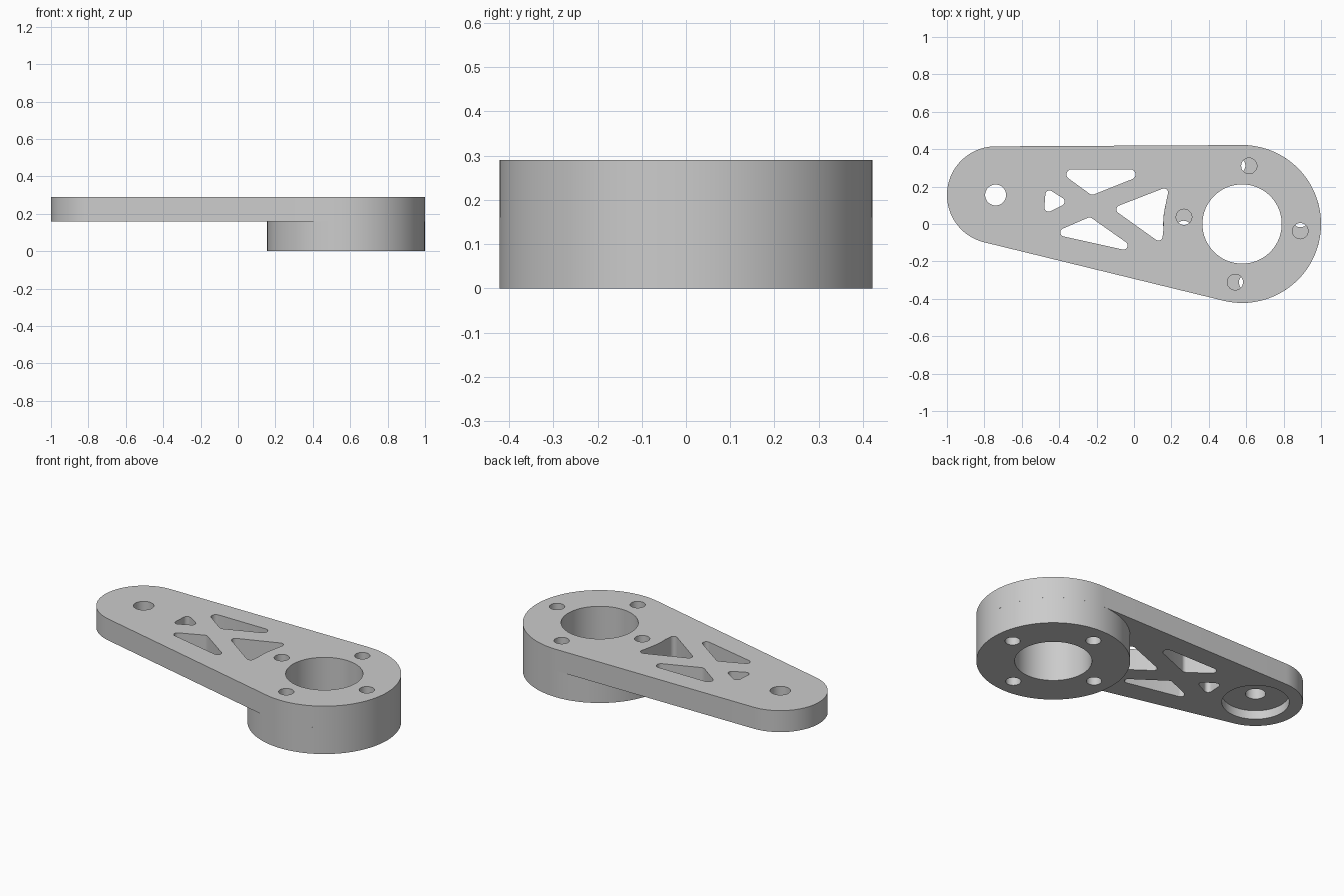
import bpy
import bmesh
from math import pi, cos, sin, atan2, acos, radians, hypot
from mathutils import Vector

old = bpy.data.objects.get("Cube")
if old:
    bpy.data.objects.remove(old)

grey = bpy.data.materials.new("light_grey")
grey.use_nodes = True
COLOUR = (0.6, 0.6, 0.6, 1)
grey.diffuse_color = COLOUR
grey.node_tree.nodes["Principled BSDF"].inputs["Base Color"].default_value = COLOUR

# Main dimensions
BIG, BIG_R = Vector((0.578, 0)), 0.422
SMALL, SMALL_R = Vector((-0.74, 0.155)), 0.26
SEAM, TOP = 0.16, 0.29
BORE_R, BOLT_R, BOLT_RING = 0.212, 0.042, 0.313


def arc(centre, r, a0, a1, n):
    return [centre + r * Vector((cos(a), sin(a)))
            for a in (a0 + (a1 - a0) * i / n for i in range(n + 1))]


def circle(centre, r, n=64):
    return arc(centre, r, 0, 2 * pi, n)[:-1]


def prism(name, outline, z0, z1):
    """Extrude a counter-clockwise outline between two heights."""
    bm = bmesh.new()
    base = bm.faces.new([bm.verts.new((p.x, p.y, z0)) for p in outline])
    out = bmesh.ops.extrude_face_region(bm, geom=[base])["geom"]
    verts = [g for g in out if isinstance(g, bmesh.types.BMVert)]
    bmesh.ops.translate(bm, verts=verts, vec=(0, 0, z1 - z0))
    bmesh.ops.recalc_face_normals(bm, faces=bm.faces)
    mesh = bpy.data.meshes.new(name)
    bm.to_mesh(mesh)
    bm.free()
    mesh.materials.append(grey)
    ob = bpy.data.objects.new(name, mesh)
    bpy.context.collection.objects.link(ob)
    return ob


def cut(ob, outline, z0=-0.1, z1=0.4):
    """Cut a prism out of a part."""
    cutter = prism("cutter", outline, z0, z1)
    cutter.hide_render = True
    mod = ob.modifiers.new("cut", "BOOLEAN")
    mod.operation, mod.solver, mod.object = "DIFFERENCE", "EXACT", cutter
    bpy.context.view_layer.objects.active = ob
    bpy.ops.object.modifier_apply(modifier=mod.name)
    bpy.data.objects.remove(cutter)


def rounded(points, r):
    """Grow a counter-clockwise polygon by r, rounding its convex corners."""
    pts = [Vector(p) for p in points]
    out = []
    for i, p in enumerate(pts):
        e0, e1 = p - pts[i - 1], pts[(i + 1) % len(pts)] - p
        a = atan2(-e0.x, e0.y)
        a0 = atan2(e0.y, e0.x) - pi / 2
        turn = atan2(e0.x * e1.y - e0.y * e1.x, e0.dot(e1))
        if turn > 0:
            out += arc(p, r, a0, a0 + turn, 8)
        else:
            out.append(p + r * Vector((cos(a0 + turn / 2), sin(a0 + turn / 2))))
    return out


def bolt_holes(ob, turn):
    for k in range(4):
        a = radians(turn + 90 * k)
        cut(ob, circle(BIG + BOLT_RING * Vector((cos(a), sin(a))), BOLT_R, 32))


# Arm: two circles joined by their outer tangents
d = BIG - SMALL
lean = atan2(d.y, d.x)
spread = acos((SMALL_R - BIG_R) / d.length)
arm = prism("arm", arc(BIG, BIG_R, lean - spread, lean + spread, 72)
            + arc(SMALL, SMALL_R, lean + spread, lean + 2 * pi - spread, 48), SEAM, TOP)
cut(arm, circle(BIG, BORE_R))
bolt_holes(arm, -6.8)

# Shaft hole with a round recess under the small end
cut(arm, circle(SMALL, 0.056, 32))
cut(arm, circle(SMALL, 0.185), 0.1, SEAM + 0.053)

# Truss pockets; the last one has a side curved around the bore
curved_side = [BIG + 0.444 * Vector((cos(radians(a)), sin(radians(a))))
               for a in (190, 184, 178, 172, 166, 158.5)]
pockets = [
    ([(-0.334, 0.265), (-0.222, 0.184), (-0.019, 0.265)], 0.027),
    ([(-0.452, 0.157), (-0.457, 0.088), (-0.393, 0.12)], 0.022),
    ([(-0.372, -0.045), (-0.056, -0.115), (-0.238, 0.013)], 0.022),
    ([(-0.072, 0.078), (0.131, -0.067)] + curved_side[1:-1] + [(0.16, 0.168)], 0.022),
]
for points, r in pockets:
    cut(arm, rounded(points, r))

# Round boss under the big end
boss = prism("boss", circle(BIG, BIG_R, 96), 0, SEAM)
cut(boss, circle(BIG, BORE_R))
bolt_holes(boss, 4.5)

# Smooth round walls, sharp rims
bpy.ops.object.select_all(action="DESELECT")
for ob in (arm, boss):
    ob.select_set(True)
bpy.context.view_layer.objects.active = arm
bpy.ops.object.shade_smooth_by_angle(angle=radians(30))
